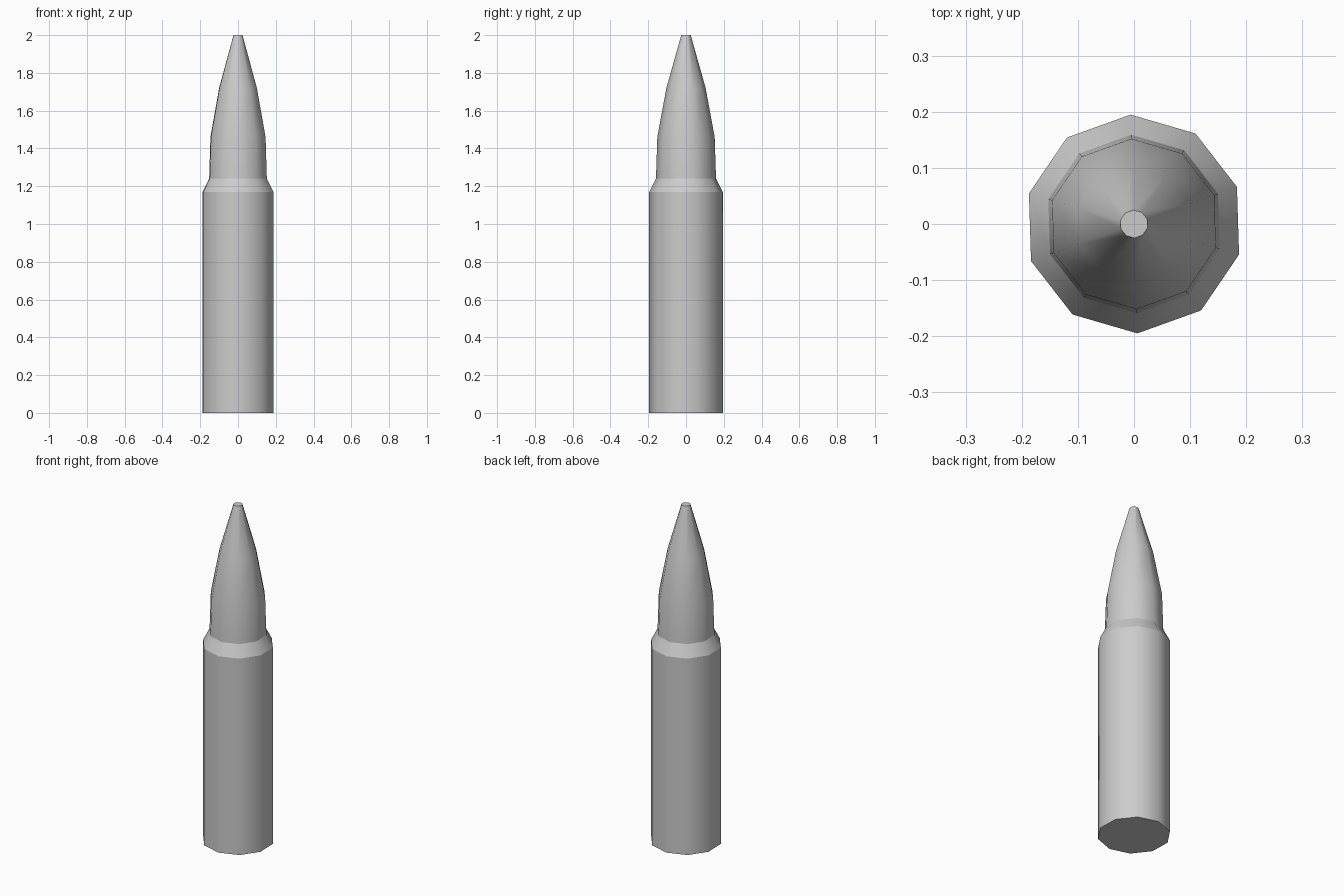
import bpy, bmesh, math

if "Cube" in bpy.data.objects:
    bpy.data.objects.remove(bpy.data.objects["Cube"])

SIDES = 10
START = math.radians(91.8)


def lathe(name, profile, sharp_rings=(), cap_bottom=False, cap_top=False):
    """Turn (radius, height) points into a ten-sided smooth-shaded shell."""
    bm = bmesh.new()
    rings = []
    for r, z in profile:
        rings.append([bm.verts.new((r * math.cos(START + i * math.tau / SIDES),
                                    r * math.sin(START + i * math.tau / SIDES), z))
                      for i in range(SIDES)])
    for low, high in zip(rings, rings[1:]):
        for i in range(SIDES):
            j = (i + 1) % SIDES
            bm.faces.new((low[i], low[j], high[j], high[i])).smooth = True
    if cap_bottom:
        bm.faces.new(rings[0][::-1])
    if cap_top:
        bm.faces.new(rings[-1])
    # hard creases around selected rings
    for k in sharp_rings:
        for i in range(SIDES):
            bm.edges.get((rings[k][i], rings[k][(i + 1) % SIDES])).smooth = False
    mesh = bpy.data.meshes.new(name)
    bm.to_mesh(mesh)
    bm.free()
    obj = bpy.data.objects.new(name, mesh)
    bpy.context.collection.objects.link(obj)
    return obj


# Casing with flat base and sloped shoulder
lathe("casing", [(0.195, 0), (0.195, 1.17), (0.159, 1.24)],
      sharp_rings=(0, 1), cap_bottom=True)

# Pointed projectile with a small flat tip
lathe("projectile", [(0.159, 1.24), (0.152, 1.46), (0.104, 1.72), (0.025, 2.0)],
      sharp_rings=(3,), cap_top=True)
